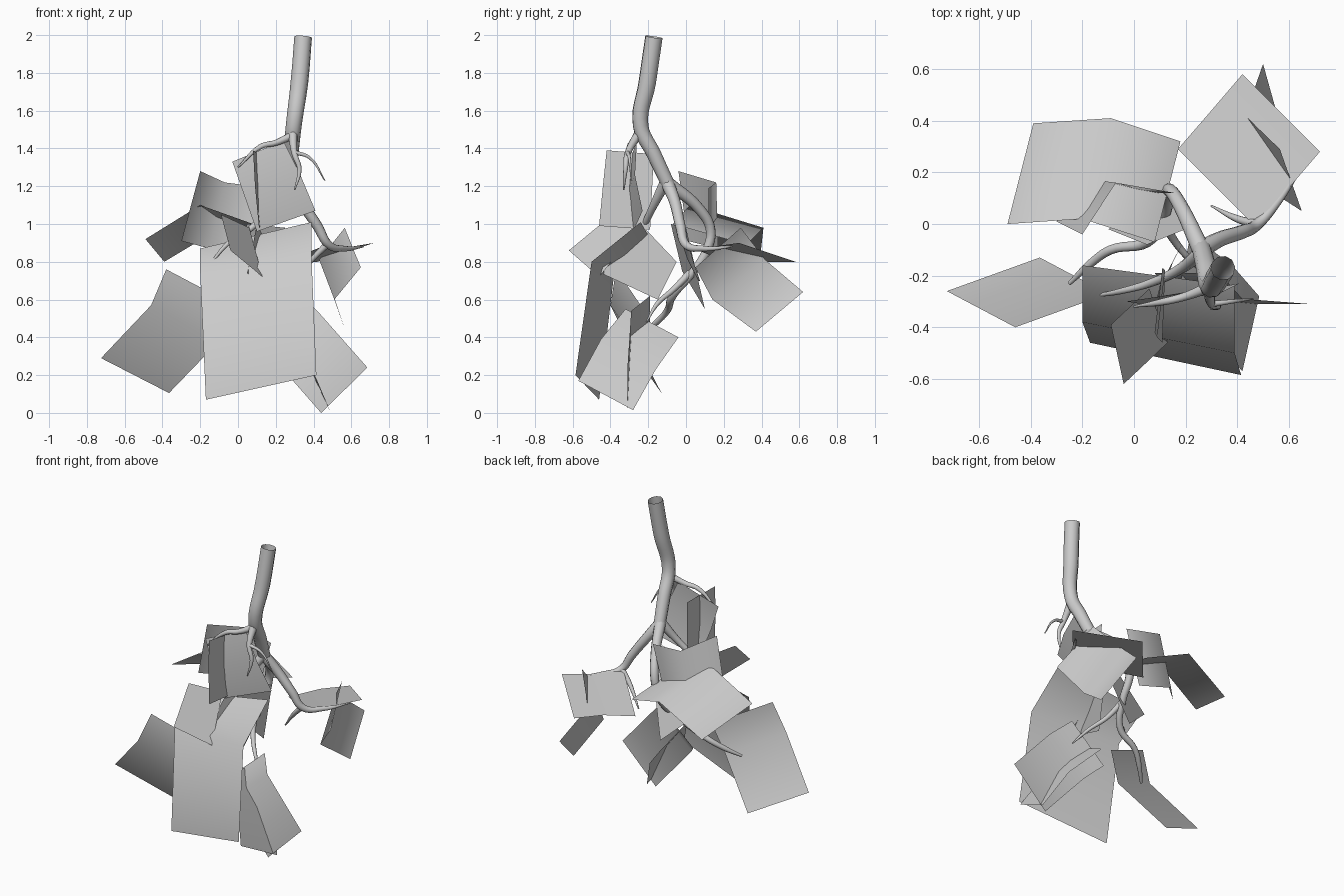
import bpy


def limb(name, pts):
    """Smooth tapering tube through (x, y, z, radius) points, open ended."""
    cu = bpy.data.curves.new(name, 'CURVE')
    cu.dimensions = '3D'
    cu.bevel_depth = 1.0
    cu.bevel_resolution = 3
    cu.resolution_u = 6
    sp = cu.splines.new('BEZIER')
    sp.bezier_points.add(len(pts) - 1)
    for bp, (x, y, z, r) in zip(sp.bezier_points, pts):
        bp.co = (x, y, z)
        bp.radius = r
        bp.handle_left_type = bp.handle_right_type = 'AUTO'
    ob = bpy.data.objects.new(name, cu)
    bpy.context.collection.objects.link(ob)
    bpy.ops.object.select_all(action='DESELECT')
    ob.select_set(True)
    bpy.context.view_layer.objects.active = ob
    bpy.ops.object.convert(target='MESH')
    bpy.ops.object.shade_smooth()


def card(name, *rows):
    """Folded leaf card: each row is a pair of edge points."""
    verts = [p for row in rows for p in row]
    faces = [(2*i, 2*i + 1, 2*i + 3, 2*i + 2) for i in range(len(rows) - 1)]
    me = bpy.data.meshes.new(name)
    me.from_pydata(verts, [], faces)
    me.shade_smooth()
    bpy.context.collection.objects.link(bpy.data.objects.new(name, me))


# Main stem and its forks
limb('stem', [(.345, -.17, 1.99, .047), (.325, -.205, 1.75, .047), (.295, -.24, 1.52, .042),
              (.28, -.17, 1.37, .04), (.26, -.09, 1.2, .037)])
limb('right_branch', [(.26, -.1, 1.22, .035), (.33, -.06, 1.12, .03), (.42, -.03, .99, .027),
                      (.48, 0, .89, .022), (.56, .09, .87, .015), (.66, .24, .88, .005)])
limb('right_twig', [(.47, 0, .89, .018), (.4, .02, .82, .014), (.3, .07, .7, .004)])
limb('lower_branch', [(.26, -.1, 1.22, .035), (.18, .07, 1.08, .028), (.14, .13, .97, .026),
                      (.13, .11, .86, .025), (.12, .04, .75, .022), (.05, -.07, .62, .021),
                      (-.09, -.1, .54, .018), (-.17, -.155, .48, .016), (-.25, -.23, .42, .008)])
limb('lower_twig', [(.11, .02, .74, .02), (.16, -.07, .65, .015), (.23, -.15, .58, .012),
                    (.31, -.21, .48, .004)])
limb('left_branch', [(.26, -.11, 1.22, .03), (.17, -.18, 1.08, .02), (.06, -.23, .97, .016),
                     (-.05, -.26, .9, .012), (-.16, -.28, .77, .005)])
limb('upper_left_twig', [(.29, -.245, 1.47, .022), (.2, -.28, 1.43, .016),
                         (.12, -.3, 1.41, .014), (0, -.32, 1.3, .004)])
limb('upper_front_twig', [(.29, -.25, 1.48, .025), (.3, -.31, 1.37, .016),
                          (.325, -.32, 1.29, .012), (.3, -.33, 1.18, .004)])
limb('upper_right_twig', [(.3, -.31, 1.38, .012), (.38, -.3, 1.35, .008), (.46, -.29, 1.23, .003)])

# Front leaf cards
card('front_big_leaf', [(-.2, -.16, .87), (.39, -.24, 1.01)],
     [(-.2, -.38, .74), (.39, -.5, .8)], [(-.17, -.46, .07), (.415, -.585, .2)])
card('front_left_leaf', [(-.38, -.37, .76), (-.02, -.24, .57)],
     [(-.46, -.4, .57), (-.1, -.27, .38)], [(-.725, -.26, .29), (-.365, -.13, .105)])
card('front_middle_leaf', [(-.09, -.39, 1.05), (.06, -.25, .98)],
     [(-.04, -.62, .86), (.13, -.46, .72)])
card('upper_leaf', [(-.03, -.3, 1.33), (.24, -.26, 1.44)],
     [(.03, -.31, 1.16), (.33, -.27, 1.26)], [(.1, -.28, .96), (.41, -.23, 1.07)])
card('upper_cross_leaf', [(.08, -.42, 1.39), (.11, -.17, 1.37)],
     [(.09, -.44, 1.2), (.12, -.18, 1.18)], [(.11, -.46, .99), (.12, -.19, .97)])

# Lower right leaf cards
card('lower_right_leaf', [(.33, -.19, .62), (.08, -.19, .4)],
     [(.42, -.29, .54), (.16, -.29, .32)], [(.685, -.31, .24), (.44, -.31, 0)])
card('lower_right_cross_leaf', [(.16, -.32, .55), (.22, -.04, .4)],
     [(.31, -.45, .39), (.38, -.16, .23)], [(.42, -.57, .17), (.485, -.28, .015)])

# Inner leaf cards
card('inner_leaf', [(.1, -.24, 1.0), (.2, -.05, .8)], [(.05, -.45, .74), (.15, -.15, .6)])
card('inner_cross_leaf', [(.05, -.08, 1.0), (.25, 0, .98)], [(-.1, -.02, .75), (.12, .1, .55)])

# Back left leaf cards
card('back_left_leaf', [(-.49, 0, .92), (-.39, .39, .8)],
     [(-.2, .02, 1.1), (-.09, .41, .98)], [(.08, -.07, 1.0), (.18, .32, .89)])
card('back_upright_leaf', [(-.2, -.04, 1.28), (-.3, .01, .91)],
     [(-.07, .16, 1.22), (-.15, .17, .87)], [(.16, .12, 1.19), (.06, .12, .83)])

# Right branch leaf cards
card('right_flat_leaf', [(.42, .58, .8), (.72, .28, .9)],
     [(.3, .44, .8), (.6, .14, .88)], [(.17, .29, .77), (.47, -.01, .89)])
card('right_upright_leaf', [(.5, .62, .64), (.57, .37, .43)],
     [(.43, .42, .81), (.51, .14, .6)], [(.565, .29, .98), (.65, .05, .77)])
